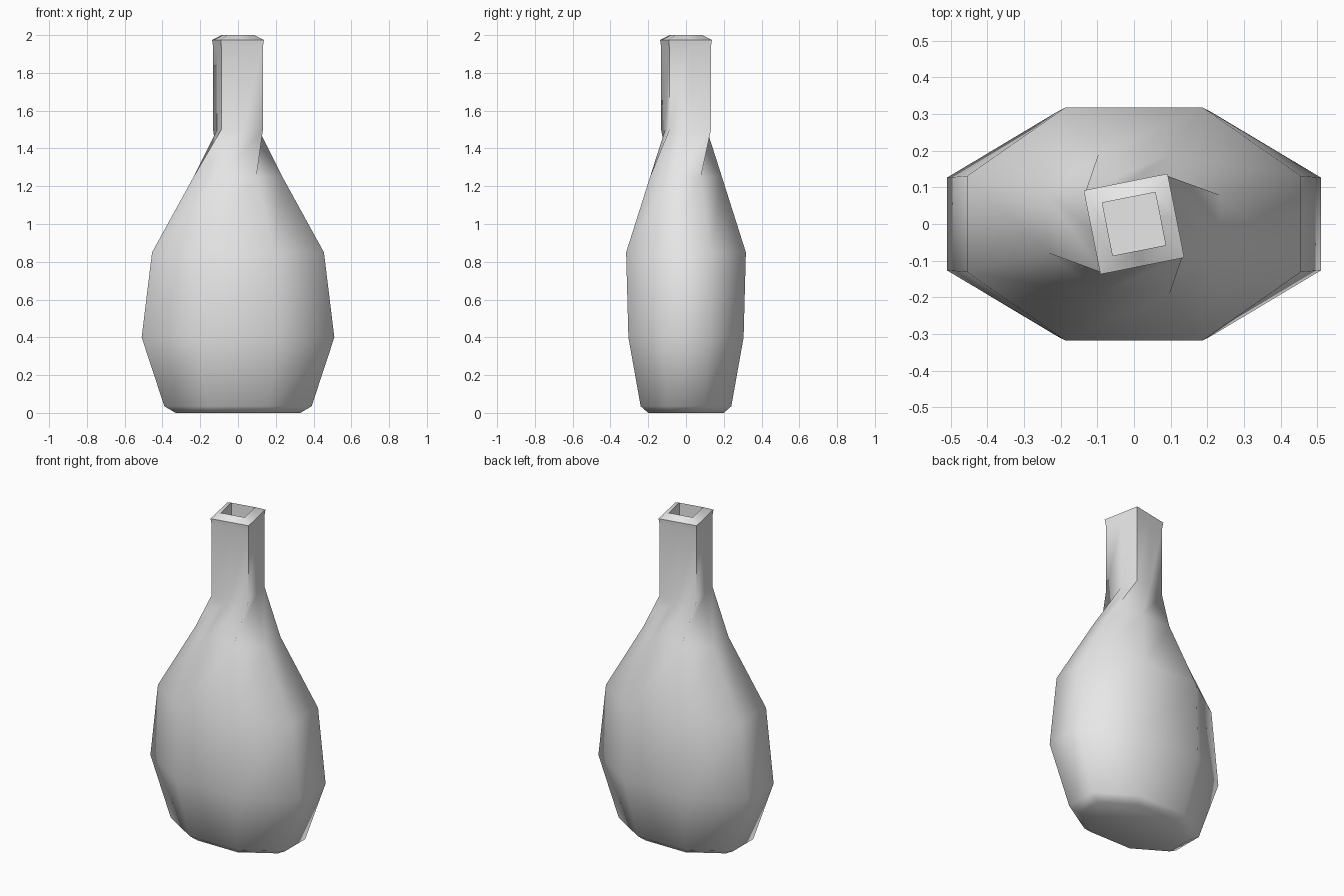
import bpy
import bmesh
from math import sin, cos, pi, radians

if "Cube" in bpy.data.objects:
    bpy.data.objects.remove(bpy.data.objects["Cube"])

grey = bpy.data.materials.new("plain_grey")
grey.use_nodes = True
colour = (0.8, 0.8, 0.8, 1)
grey.diffuse_color = colour
grey.node_tree.nodes["Principled BSDF"].inputs["Base Color"].default_value = colour

bm = bmesh.new()
TWIST = radians(33.75)


def body_ring(z, half_x, half_y):
    """Stretched octagon with the given half sizes."""
    k = 1 / cos(pi / 8)
    return [bm.verts.new((half_x * k * cos(a), half_y * k * sin(a), z))
            for a in (pi / 8 + i * pi / 4 for i in range(8))]


def neck_ring(z, radius):
    """Twisted square with a point in the middle of each side."""
    ring = []
    for i in range(8):
        a = pi / 8 + i * pi / 4 + TWIST
        r = radius if i % 2 == 0 else radius * cos(pi / 4)
        ring.append(bm.verts.new((r * cos(a), r * sin(a), z)))
    return ring


# Flattened octagonal body
rings = [body_ring(*p) for p in (
    (0, 0.33, 0.2), (0.035, 0.39, 0.24), (0.4, 0.51, 0.305),
    (0.85, 0.455, 0.317), (1.25, 0.235, 0.19))]

# Square neck, sloping rim and recessed mouth
rings += [neck_ring(*p) for p in (
    (1.5, 0.159), (1.94, 0.159), (1.975, 0.165), (2.0, 0.104), (1.88, 0.104))]

for low, high in zip(rings, rings[1:]):
    for i in range(8):
        j = (i + 1) % 8
        bm.faces.new((low[i], low[j], high[j], high[i]))
bm.faces.new(rings[0][::-1])
bm.faces.new(rings[-1])
bmesh.ops.recalc_face_normals(bm, faces=bm.faces)

# Crisp edges around the rim, mouth and recess
for ring in rings[-3:]:
    for i in range(8):
        bm.edges.get((ring[i], ring[(i + 1) % 8])).smooth = False

mesh = bpy.data.meshes.new("bottle")
bm.to_mesh(mesh)
bm.free()
mesh.materials.append(grey)
bottle = bpy.data.objects.new("bottle", mesh)
bpy.context.collection.objects.link(bottle)

bpy.ops.object.select_all(action='DESELECT')
bottle.select_set(True)
bpy.context.view_layer.objects.active = bottle
bpy.ops.object.shade_smooth_by_angle(angle=radians(62), keep_sharp_edges=True)
